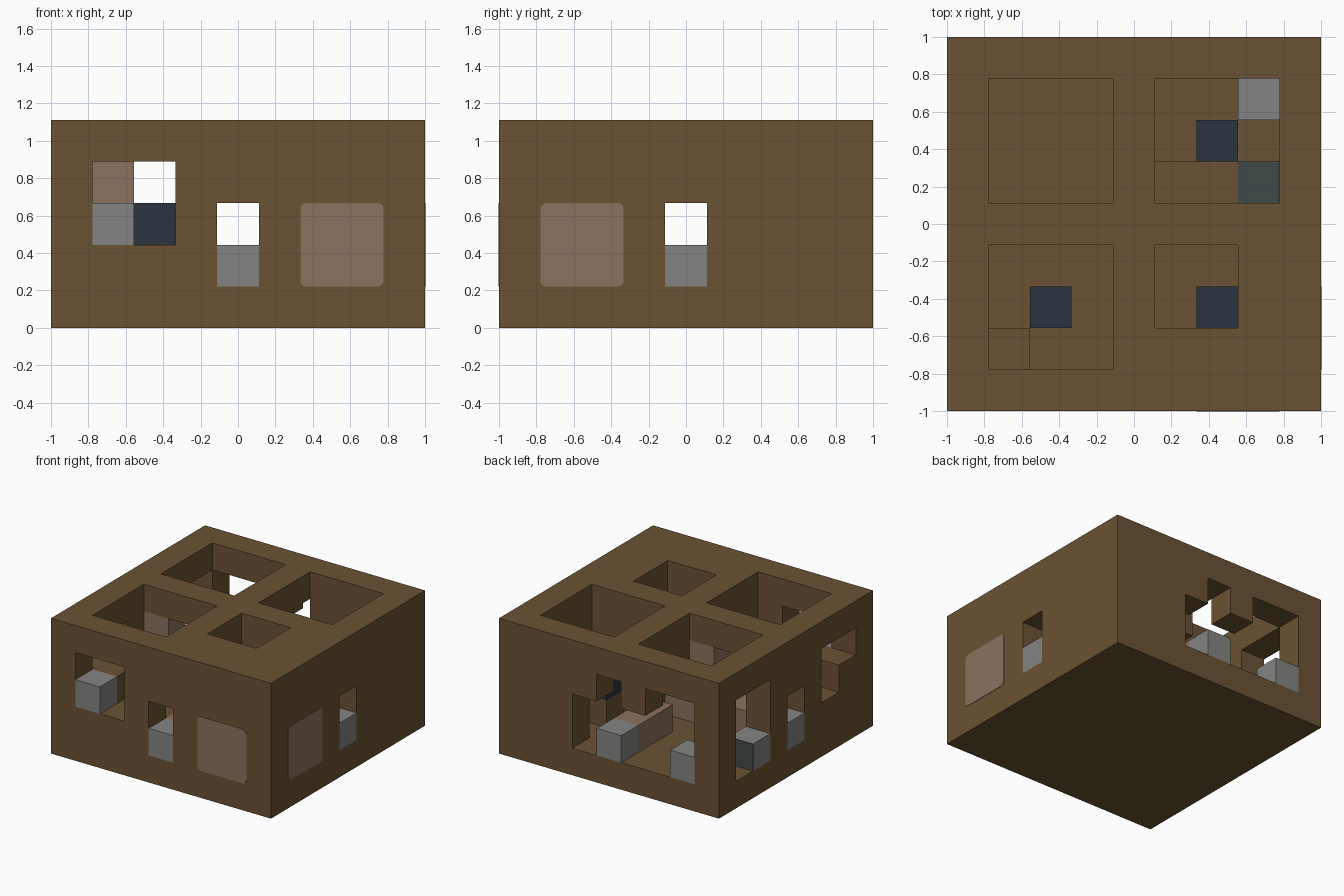
import bpy, bmesh
from itertools import product
from mathutils import Vector

cube = bpy.data.objects.get("Cube")
if cube:
    bpy.data.objects.remove(cube, do_unlink=True)

U = 2 / 9                      # size of one grid cell
NX, NZ = 9, 5


def material(name, rgb):
    m = bpy.data.materials.new(name)
    m.use_nodes = True
    m.diffuse_color = (*rgb, 1)
    bsdf = next(n for n in m.node_tree.nodes if n.type == 'BSDF_PRINCIPLED')
    bsdf.inputs["Base Color"].default_value = (*rgb, 1)
    bsdf.inputs["Roughness"].default_value = 0.9
    return m


brown = material("wood brown", (0.147, 0.084, 0.033))
pink = material("dusty pink", (0.262, 0.165, 0.114))
grey = material("stone grey", (0.231, 0.231, 0.223))
blue = material("dark blue", (0.025, 0.034, 0.051))
teal = material("slate teal", (0.051, 0.065, 0.065))


def span(v):
    return range(v[0], v[1] + 1) if isinstance(v, tuple) else (v,)


def box(x, y, z):
    """Set of grid cells; each axis is an index or an inclusive pair."""
    return set(product(span(x), span(y), span(z)))


def finish(bm, name, mat):
    me = bpy.data.meshes.new(name)
    bm.to_mesh(me)
    bm.free()
    me.materials.append(mat)
    ob = bpy.data.objects.new(name, me)
    bpy.context.collection.objects.link(ob)
    return ob


def skin(name, cells, solid, mat):
    """Mesh the faces of the cells that no other solid cell covers."""
    bm = bmesh.new()
    for c in cells:
        for axis, side in product(range(3), (0, 1)):
            n = list(c)
            n[axis] += 2 * side - 1
            if tuple(n) in solid:
                continue
            u, v = (axis + 1) % 3, (axis + 2) % 3
            ring = []
            for du, dv in ((0, 0), (1, 0), (1, 1), (0, 1)):
                p = Vector(c)
                p[axis] += side
                p[u] += du
                p[v] += dv
                ring.append(bm.verts.new((p.x * U - 1, p.y * U - 1, p.z * U)))
            bm.faces.new(ring if side else ring[::-1])
    bmesh.ops.remove_doubles(bm, verts=bm.verts, dist=0.001)
    return finish(bm, name, mat)


def plate(name, centre, size, mat, axis, radius=0.03):
    """Thin panel with rounded corners; axis is its thin direction."""
    bm = bmesh.new()
    bmesh.ops.create_cube(bm, size=1)
    for v in bm.verts:
        v.co = Vector([a * b for a, b in zip(v.co, size)])
    thin = [e for e in bm.edges
            if abs((e.verts[0].co - e.verts[1].co)[axis]) > 0.001]
    bmesh.ops.bevel(bm, geom=thin, offset=radius, segments=4,
                    profile=0.5, affect='EDGES')
    ob = finish(bm, name, mat)
    ob.location = centre
    return ob


# Box body and its hollow rooms
frame = box((0, 8), (0, 8), (0, 4))
frame -= box((1, 3), (5, 7), (1, 4))       # back right-hand room
frame -= box((5, 7), (5, 7), (1, 4))       # back left-hand room
frame -= box((1, 3), (1, 3), (2, 4))       # front room with raised floor
frame -= box((5, 6), (2, 3), (1, 4))       # small front room

# Passages between rooms
frame -= box(4, (0, 8), (1, 2)) | box((0, 8), 4, (1, 2))
frame -= box((1, 4), 4, 3) | box(4, (7, 8), 3)

# Openings in the outer walls
frame -= box((1, 2), 0, (2, 3))
frame -= box((3, 5), 8, (1, 2)) | box((1, 2), 8, (1, 3))
frame -= box(0, (6, 7), (1, 3)) | box(0, 2, (2, 3)) | box(0, 1, 3)

# Raised brown steps and the studs under the blue blocks
frame |= box(1, 1, 2) | box((5, 6), 5, 1) | box(6, 6, 1) | box(6, 2, 1)

# Coloured blocks
grey_cells = (box(4, 0, 1) | box(4, 8, 1) | box(0, 4, 1) | box(8, 4, 1)
              | box(1, 0, 2) | box(1, 8, 1) | box(0, 6, 1) | box(7, 7, 1))
pink_cells = (box((1, 7), 4, 1) | box(4, (6, 7), 1) | box(4, (1, 2), 1)
              | box(1, 4, 3) | box(3, 4, 3))
blue_cells = box(2, 2, 2) | box(6, 6, 2) | box(6, 2, 2)
teal_cells = box(7, 5, 1)

parts = [("box_frame", frame, brown), ("grey_end_blocks", grey_cells, grey),
         ("pink_bars", pink_cells, pink), ("blue_blocks", blue_cells, blue),
         ("teal_block", teal_cells, teal)]
solid = set().union(*(cells for _, cells, _ in parts))
for name, cells, mat in parts:
    skin(name, cells, solid, mat)

# Rounded panels set in the front and left walls
T = 0.006
plate("front_panel", (2.5 * U, -1, 2 * U), (2 * U, T, 2 * U), pink, 1)
plate("side_panel", (1, -2.5 * U, 2 * U), (T, 2 * U, 2 * U), pink, 0)
# Dark facing on the end block in the side opening
plate("dark_facing", (-4 * U, 2.5 * U, 1.5 * U), (U, T, U), teal, 1, 0.01)
